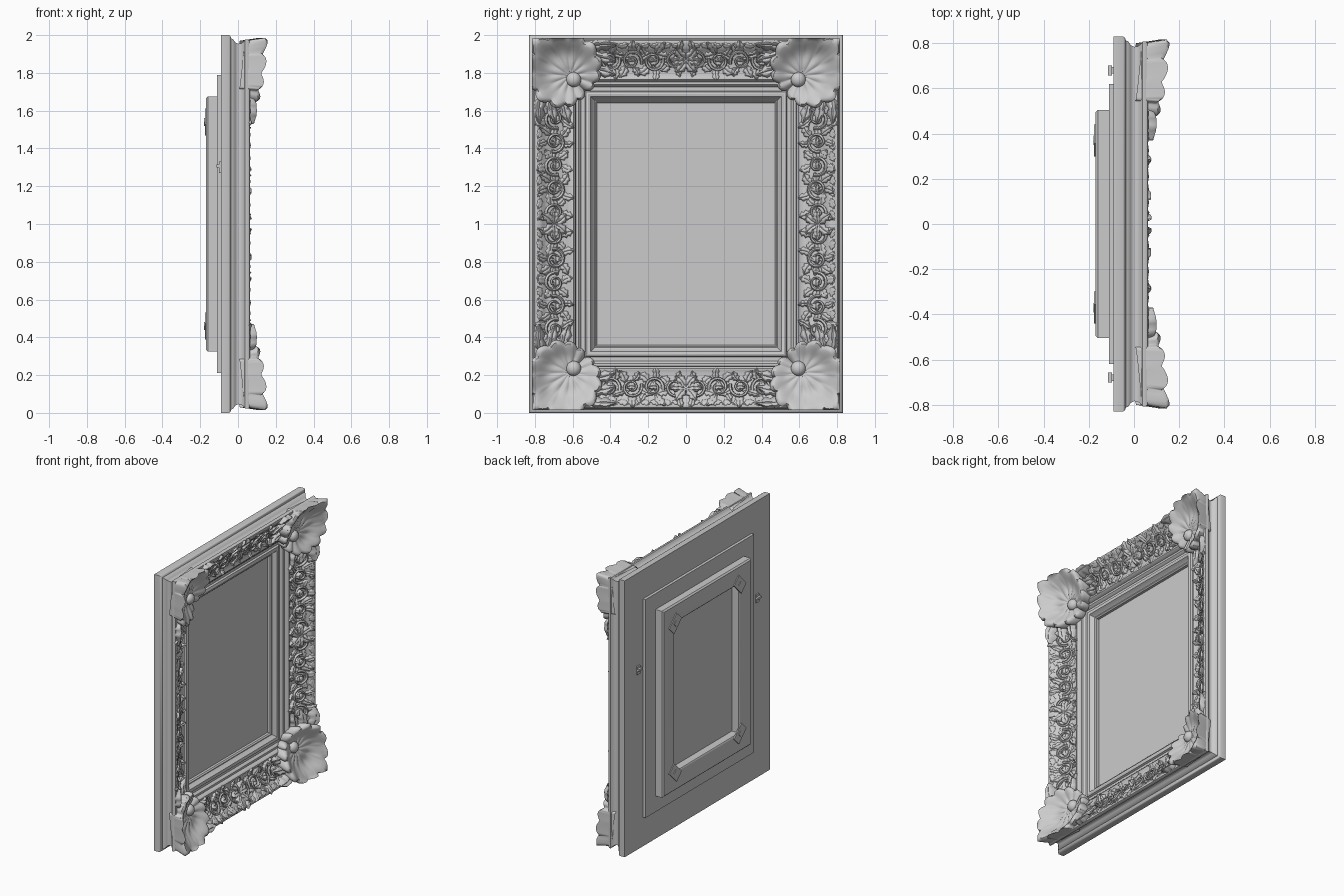
import bpy, bmesh, math, random
from math import sin, cos, pi

if "Cube" in bpy.data.objects:
    bpy.data.objects.remove(bpy.data.objects["Cube"])

random.seed(4)
HY, HZ = 0.83, 1.0          # half width and half height, centre at z = 1


def finish(bm, name, angle=40, mirror=False):
    bmesh.ops.recalc_face_normals(bm, faces=bm.faces)
    me = bpy.data.meshes.new(name)
    bm.to_mesh(me)
    bm.free()
    ob = bpy.data.objects.new(name, me)
    bpy.context.collection.objects.link(ob)
    ob.location.z = HZ
    shade(ob, angle)
    if mirror:
        add_mirror(ob)
    return ob


def shade(ob, angle):
    bpy.ops.object.select_all(action='DESELECT')
    bpy.context.view_layer.objects.active = ob
    ob.select_set(True)
    bpy.ops.object.shade_smooth_by_angle(angle=math.radians(angle))


def add_mirror(ob):
    m = ob.modifiers.new("mirror", 'MIRROR')
    m.use_axis = (False, True, True)
    m.use_mirror_merge = False


def sweep(name, prof, angle=40):
    """Mitred rectangular ring; profile is (distance in from the edge, x)."""
    bm = bmesh.new()
    rings = [[bm.verts.new((x, sy * (HY - d), sz * (HZ - d)))
              for sy, sz in ((-1, -1), (1, -1), (1, 1), (-1, 1))] for d, x in prof]
    for i, r in enumerate(rings):
        q = rings[(i + 1) % len(rings)]
        for k in range(4):
            bm.faces.new((r[k], r[(k + 1) % 4], q[(k + 1) % 4], q[k]))
    return finish(bm, name, angle)


def box(bm, x0, x1, y0, y1, z0, z1, turn=0):
    vs = bmesh.ops.create_cube(bm, size=1)['verts']
    cx, cy, cz = (x0 + x1) / 2, (y0 + y1) / 2, (z0 + z1) / 2
    for v in vs:
        u, w = v.co.y * (y1 - y0), v.co.z * (z1 - z0)
        v.co = (cx + v.co.x * (x1 - x0), cy + u * cos(turn) - w * sin(turn),
                cz + u * sin(turn) + w * cos(turn))


# Main moulding: back flange, side cove, front lip, scoop
SCOOP = [(.022, .05), (.028, .06), (.04, .063), (.055, .055), (.08, .03), (.11, .008),
         (.15, -.01), (.19, -.02), (.215, -.018), (.225, -.01), (.235, -.01), (.245, -.02)]
sweep("outer_moulding",
      [(0, -.09), (0, -.048), (.006, -.04), (.018, -.036), (.022, -.025), (.038, -.015),
       (.046, 0), (.044, .016), (.034, .03), (.022, .038)] + SCOOP +
      [(.248, -.05), (.26, -.05), (.26, -.09), (.33, -.09), (.33, -.11), (.21, -.11), (.21, -.09)])
# Inner slip frame with fillet and bevelled sight edge
sweep("inner_slip",
      [(.24, -.1), (.24, -.045), (.248, -.037), (.262, -.037), (.27, -.045), (.275, -.055),
       (.295, -.055), (.30, -.042), (.312, -.036), (.325, -.04), (.335, -.058), (.345, -.068),
       (.352, -.066), (.36, -.074), (.36, -.1)])
# Canvas and the stretcher behind it
bm = bmesh.new()
box(bm, -.108, -.092, -.49, .49, -.66, .66)
finish(bm, "canvas")
sweep("stretcher_bars", [(.325, -.1), (.325, -.16), (.335, -.17), (.45, -.17), (.46, -.162), (.46, -.1)])
# Corner plates on the stretcher and hangers on the back
bm = bmesh.new()
box(bm, -.176, -.168, .33, .41, .48, .60, pi / 4)
box(bm, -.180, -.174, .355, .385, .525, .555, pi / 4)
finish(bm, "stretcher_corner_plates", mirror=True)
for sy in (-1, 1):
    bm = bmesh.new()
    box(bm, -.1, -.088, sy * .68 - .015, sy * .68 + .015, .27, .33)
    box(bm, -.115, -.098, sy * .68 - .022, sy * .68 + .022, .30, .315)
    finish(bm, "hanger")


def surf(a):
    """Height of the scoop at distance a from the outer edge."""
    pts = SCOOP[2:]
    if a <= pts[0][0]:
        return pts[0][1]
    for (a0, x0), (a1, x1) in zip(pts, pts[1:]):
        if a <= a1:
            return x0 + (x1 - x0) * (a - a0) / (a1 - a0)
    return pts[-1][1]


def place(rail, a, s):
    return (HY - a, s) if rail == 'side' else (s, HZ - a)


def leaf(bm, rail, a, s, ang, length, width, h, lift=0.0):
    """Scalloped leaf with a centre vein, laid on the scoop; ang 0 runs along the rail."""
    nu, nv = 12, 8
    grid = []
    for i in range(nu + 1):
        u = i / nu
        w = width * (sin(pi * min(1, u * .93 + .05)) ** .7) * (1 + .22 * cos(u * 6 * pi))
        row = []
        for j in range(nv + 1):
            v = 2 * j / nv - 1
            ds, da = u * length, v * w / 2 + .15 * width * sin(u * pi)
            ss = s + ds * cos(ang) - da * sin(ang)
            aa = min(.238, max(.022, a + ds * sin(ang) + da * cos(ang)))
            hh = h * ((1 - v * v) ** .6) * (.55 + .45 * sin(pi * u)) * (1 - .45 * math.exp(-(v * 4) ** 2))
            hh += .3 * h * u * u * (1 - abs(v)) + lift
            row.append(bm.verts.new((surf(aa) - .004 + hh, *place(rail, aa, ss))))
        grid.append(row)
    for i in range(nu):
        for j in range(nv):
            bm.faces.new((grid[i][j], grid[i + 1][j], grid[i + 1][j + 1], grid[i][j + 1]))


# Scrolling foliage on one quarter of the rails, mirrored to the rest
scrolls = bpy.data.curves.new("rail_scrolls", 'CURVE')
scrolls.dimensions, scrolls.bevel_depth, scrolls.bevel_resolution = '3D', .009, 1
bm = bmesh.new()
for rail, end, n in (('side', .62, 5), ('top', .46, 4)):
    step = end / n
    for i in range(n):
        s0, sg = (i + .5) * step, (-1) ** i
        # spiral stem with a bud in its eye
        sp = scrolls.splines.new('POLY')
        sp.points.add(27)
        for k, p in enumerate(sp.points):
            t = k / 27
            r, th = .055 * (1 - .8 * t), sg * (pi * .9 + t * 3 * pi)
            a = .135 + r * sin(th)
            p.co = (surf(a) + .01 + .008 * t, *place(rail, a, s0 + r * cos(th)), 1)
            p.radius = 1 - .4 * t
        leaf(bm, rail, .135, s0 - .025, 0, .05, .05, .035)
        # leaves sprouting from the scroll
        for k in range(5):
            th = sg * (.5 + k * 1.25) + random.uniform(-.25, .25)
            leaf(bm, rail, .135 + .035 * sin(th), s0 + .04 * cos(th), th + sg * .4,
                 random.uniform(.055, .085), random.uniform(.035, .05), random.uniform(.016, .03))
        # small leaves along the outer lip
        for k in range(2):
            leaf(bm, rail, .045, s0 + (k - .7) * step / 2, .25, .06, .035, .013)
    # centre cluster
    for th in (-.9, 0, .9):
        leaf(bm, rail, .13, 0, th, .085, .05, .032, .005)
    # long leaves running out of the corner shells
    for a, ang in ((.07, pi + .1), (.12, pi - .12), (.18, pi - .2)):
        leaf(bm, rail, a, end + .07, ang, .16, .06, .04, .006)
finish(bm, "rail_leaves", 60, mirror=True)

ob = bpy.data.objects.new("rail_scrolls", scrolls)
bpy.context.collection.objects.link(ob)
ob.location.z = HZ
bpy.ops.object.select_all(action='DESELECT')
bpy.context.view_layer.objects.active = ob
ob.select_set(True)
bpy.ops.object.convert(target='MESH')
shade(bpy.context.object, 60)
add_mirror(bpy.context.object)

# Corner shell: lobed fan spreading from the inner corner to the tip
bm = bmesh.new()
NA, NR, C = 132, 12, .215
rows = []
for i in range(NA):
    phi = -pi + 2 * pi * i / NA
    u = abs(phi) / pi
    lobe = abs(cos(phi * 6.5))
    R = (.275 - .15 * u) * (.88 + .14 * lobe ** .6)
    H = .15 - .14 * u ** 1.7
    row = []
    for j in range(1, NR + 1):
        t = j / NR
        x = .02 + (H - .02) * t ** 1.3 + .028 * (lobe - .5) * t * (1 - .5 * u)
        x += .012 * sin(t * 3 * pi) * (1 - u)
        if j == NR:
            x -= .018
        a = C - R * t * cos(phi + pi / 4)
        b = C - R * t * sin(phi + pi / 4)
        row.append(bm.verts.new((x, HY - max(.014, a), HZ - max(.014, b))))
    # rim folds back onto the moulding
    d = .9
    a, b = C - R * d * cos(phi + pi / 4), C - R * d * sin(phi + pi / 4)
    row.append(bm.verts.new((.035 - .075 * u, HY - max(.03, a), HZ - max(.03, b))))
    rows.append(row)
mid = bm.verts.new((.03, HY - C, HZ - C))
for i in range(NA):
    r, q = rows[i], rows[(i + 1) % NA]
    bm.faces.new((mid, r[0], q[0]))
    for j in range(NR):
        bm.faces.new((r[j], r[j + 1], q[j + 1], q[j]))
# boss at the root of the shell
vs = bmesh.ops.create_uvsphere(bm, u_segments=16, v_segments=10, radius=1)['verts']
for v in vs:
    v.co = (.025 + v.co.x * .035, HY - C - .02 + v.co.y * .04, HZ - C - .02 + v.co.z * .04)
finish(bm, "corner_shells", 60, mirror=True)
